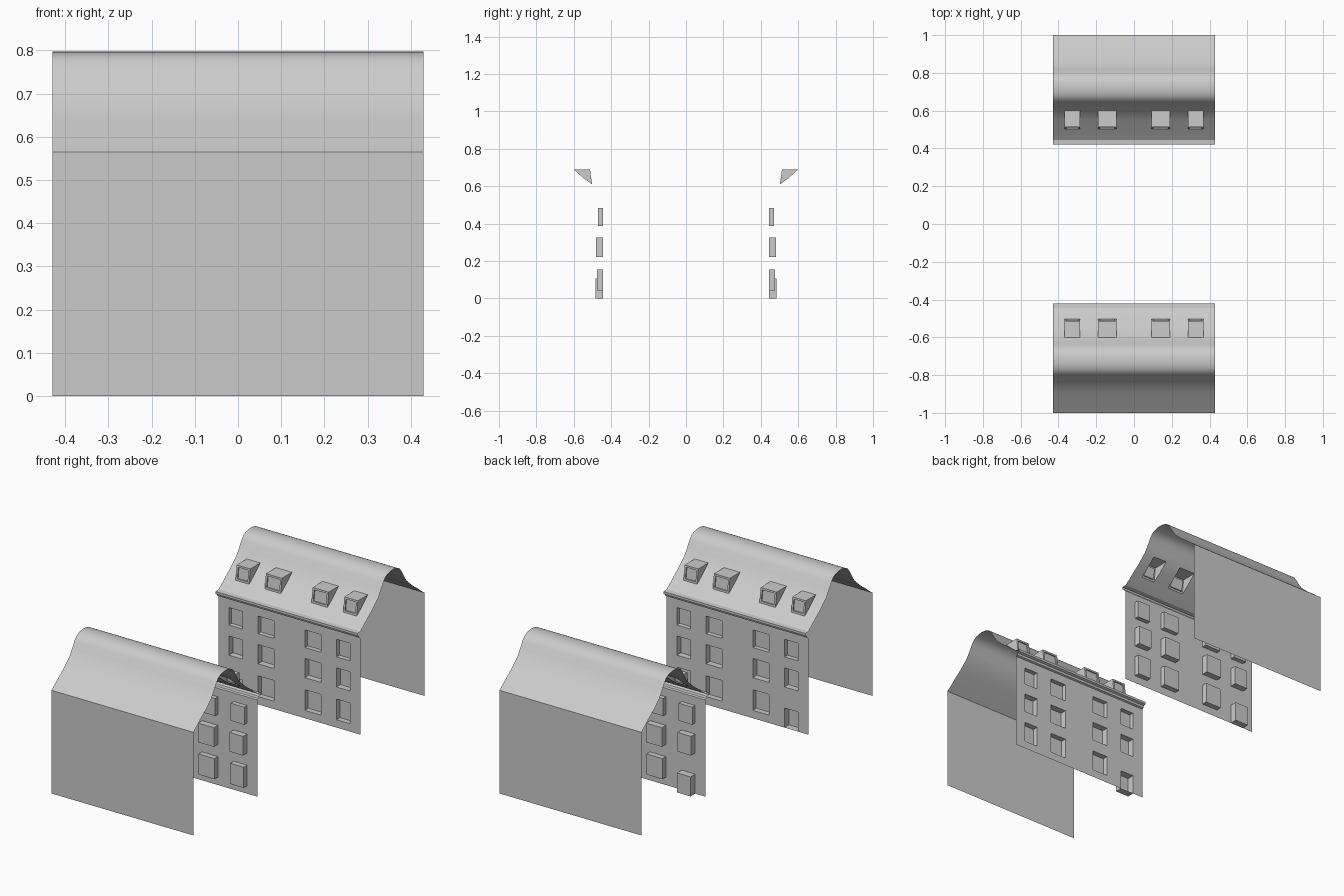
import bpy, bmesh

if "Cube" in bpy.data.objects:
    bpy.data.objects.remove(bpy.data.objects["Cube"])

HALF = 0.43            # half of the house width
WALL, BACK = 0.445, 1.0  # y of street facade and rear wall
COLUMNS = [(-0.367, -0.285), (-0.19, -0.093), (0.093, 0.19), (0.285, 0.367)]


def finish(name, bm, smooth=False):
    """Make the object and mirror it across the street."""
    bmesh.ops.remove_doubles(bm, verts=bm.verts, dist=1e-5)
    me = bpy.data.meshes.new(name)
    bm.to_mesh(me)
    bm.free()
    for p in me.polygons:
        p.use_smooth = smooth
    ob = bpy.data.objects.new(name, me)
    bpy.context.collection.objects.link(ob)
    mod = ob.modifiers.new("other_side", 'MIRROR')
    mod.use_axis = (False, True, False)
    mod.use_mirror_merge = False
    return ob


def face(bm, pts):
    bm.faces.new([bm.verts.new(p) for p in pts])


def sweep(bm, profile, x0, x1, skip=lambda p, q: False):
    """Run a (y, z) profile from x0 to x1."""
    for p, q in zip(profile, profile[1:]):
        if not skip(p, q):
            face(bm, [(x0, *p), (x1, *p), (x1, *q), (x0, *q)])


def recess(bm, front, back):
    """Reveal walls plus the sunken panel."""
    for i in range(4):
        j = (i + 1) % 4
        face(bm, [front[i], front[j], back[j], back[i]])
    face(bm, back)


def strips():
    """Columns of openings and the plain strips between them."""
    xs = [-HALF] + [x for c in COLUMNS for x in c] + [HALF]
    return [(a, b, i % 2 == 1) for i, (a, b) in enumerate(zip(xs, xs[1:]))]


# Facade with recessed windows and a door: (bottom, top, panel y)
UPPER = [(0.222, 0.327, 0.48), (0.387, 0.483, 0.47)]
WINDOW, DOOR = (0.043, 0.156, 0.475), (0.0, 0.107, 0.485)
bm = bmesh.new()
for x0, x1, is_open in strips():
    z = 0.0
    openings = [DOOR if x0 < -0.3 else WINDOW] + UPPER if is_open else []
    for lo, hi, depth in openings:
        if lo > z:
            sweep(bm, [(WALL, z), (WALL, lo)], x0, x1)
        ring = [(x0, lo), (x1, lo), (x1, hi), (x0, hi)]
        recess(bm, [(x, WALL, h) for x, h in ring], [(x, depth, h) for x, h in ring])
        z = hi
    sweep(bm, [(WALL, z), (WALL, 0.53)], x0, x1)
finish("facade", bm)

# Cornice under the street eave
bm = bmesh.new()
sweep(bm, [(WALL, 0.53), (0.436, 0.534), (0.432, 0.545), (0.42, 0.55),
           (0.42, 0.563), (WALL, 0.565)], -HALF, HALF)
finish("cornice", bm)

# Rear wall
bm = bmesh.new()
sweep(bm, [(BACK, 0.565), (BACK, 0.0)], -HALF, HALF)
finish("rear_wall", bm)

# Bell-shaped roof, open where the dormers sit
slope = [(WALL, 0.565), (0.475, 0.587), (0.503, 0.61), (0.55, 0.645), (0.60, 0.69),
         (0.625, 0.727), (0.645, 0.76), (0.66, 0.779), (0.68, 0.79), (0.70, 0.795)]
roof = slope + [(0.7225, 0.797)] + [(WALL + BACK - y, z) for y, z in reversed(slope)]
bm = bmesh.new()
for x0, x1, is_open in strips():
    sweep(bm, roof, x0, x1, lambda p, q: is_open and p[0] >= 0.503 and q[0] <= 0.60)
finish("roof", bm, smooth=True)

# Flat-topped dormers with a sunken front pane
FOOT, HEAD, REAR = (0.503, 0.61), (0.513, 0.69), (0.60, 0.69)
bm = bmesh.new()
for x0, x1 in COLUMNS:
    sweep(bm, [HEAD, REAR], x0, x1)
    face(bm, [(x0, *p) for p in (FOOT, HEAD, REAR, (0.55, 0.645))])
    face(bm, [(x1, *p) for p in ((0.55, 0.645), REAR, HEAD, FOOT)])
    outer = [(x0, *FOOT), (x1, *FOOT), (x1, *HEAD), (x0, *HEAD)]
    b = 0.01
    inner = [(x0 + b, 0.504, 0.62), (x1 - b, 0.504, 0.62),
             (x1 - b, 0.512, 0.68), (x0 + b, 0.512, 0.68)]
    for i in range(4):
        j = (i + 1) % 4
        face(bm, [outer[i], outer[j], inner[j], inner[i]])
    recess(bm, inner, [(x, y + 0.007, z) for x, y, z in inner])
finish("dormers", bm)
